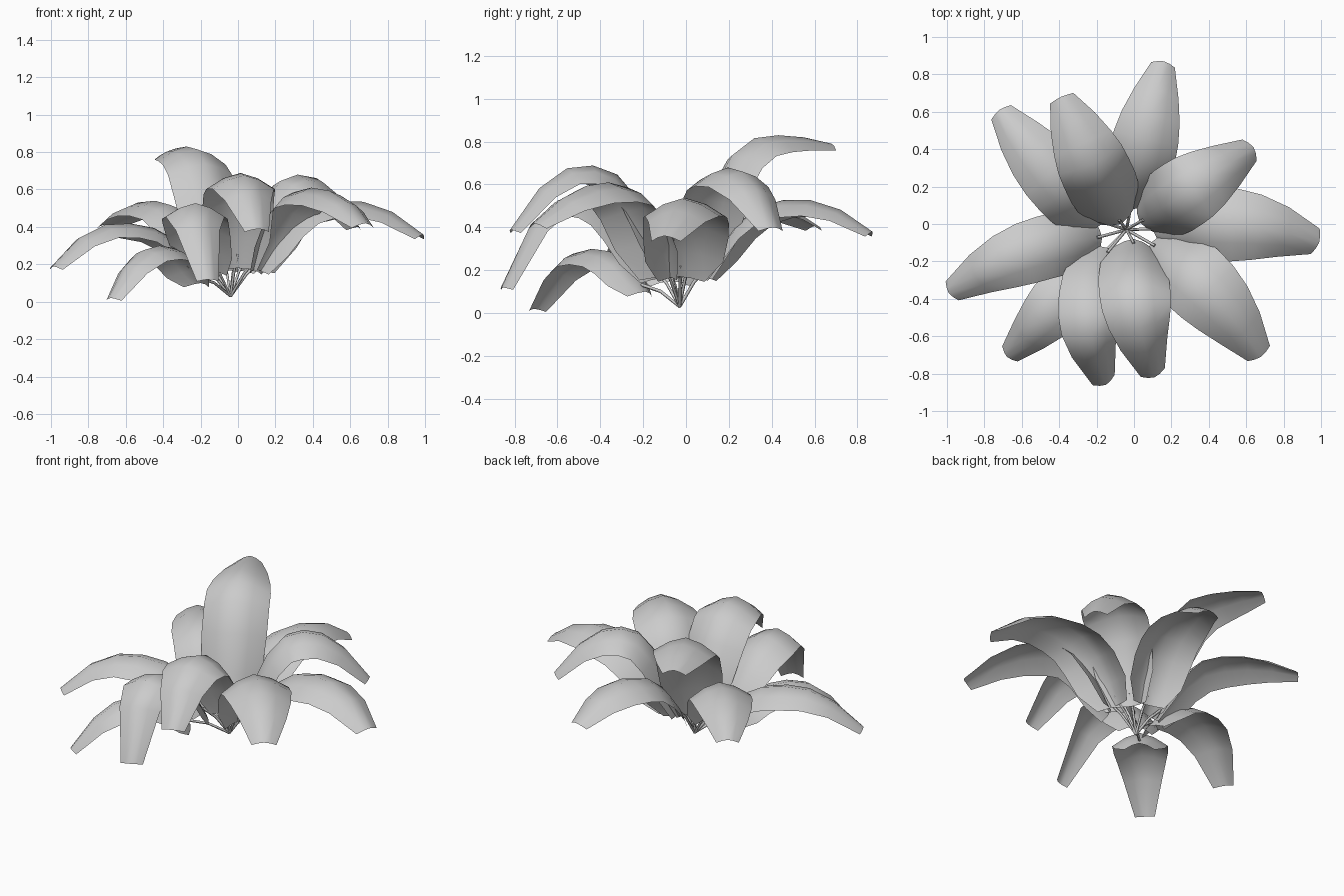
import bpy
import bmesh
from mathutils import Vector

cube = bpy.data.objects.get("Cube")
if cube:
    bpy.data.objects.remove(cube)

# One plain grey for the whole plant
grey = bpy.data.materials.new("pale_grey")
grey.use_nodes = True
grey.diffuse_color = (0.6, 0.6, 0.6, 1)
grey.node_tree.nodes["Principled BSDF"].inputs["Base Color"].default_value = (0.6, 0.6, 0.6, 1)

ROWS, COLUMNS = 7, 4
ROOT = Vector((-0.04, -0.03, 0.03))
UP = Vector((0, 0, 1))

# Half width of a leaf from its rounded base to its blunt tip
WIDTHS = [0.55, 0.92, 1.0, 1.0, 0.98, 0.88, 0.68, 0.36]


def spine_point(base, crest, tip, t):
    """Point on the arching midrib: steep rise to the crest, then a droop."""
    rise = (crest.xy - base.xy).length
    split = rise / (rise + (tip.xy - crest.xy).length)
    a = (t - split) * (t - 1) / split
    b = t * (t - 1) / (split * (split - 1))
    c = t * (t - split) / (1 - split)
    flat = base.xy * a + crest.xy * b + tip.xy * c
    if t < split:
        z = crest.z - (crest.z - base.z) * (1 - t / split) ** 2.7
    else:
        z = crest.z - (crest.z - tip.z) * ((t - split) / (1 - split)) ** 2
    return Vector((flat.x, flat.y, z))


def make_leaf(name, base, crest, tip, half_width):
    """Sheet swept along the midrib, with its edges curling down."""
    bm = bmesh.new()
    grid = []
    for i in range(ROWS + 1):
        # Rows crowd toward the base, where the midrib climbs
        t = (i / ROWS) ** 1.35
        centre = spine_point(base, crest, tip, t)
        step = 0.02
        along = (spine_point(base, crest, tip, min(t + step, 1))
                 - spine_point(base, crest, tip, max(t - step, 0))).normalized()
        side = along.cross(UP).normalized()
        normal = side.cross(along)
        width = half_width * WIDTHS[i]
        row = []
        for j in range(COLUMNS + 1):
            v = 2 * j / COLUMNS - 1
            drop = 0.47 * width * abs(v) ** 1.6
            row.append(bm.verts.new(centre + side * width * v - normal * drop))
        grid.append(row)
    for low, high in zip(grid, grid[1:]):
        for j in range(COLUMNS):
            face = bm.faces.new((low[j], low[j + 1], high[j + 1], high[j]))
            face.smooth = True
    mesh = bpy.data.meshes.new(name)
    bm.to_mesh(mesh)
    bm.free()
    mesh.materials.append(grey)
    leaf = bpy.data.objects.new(name, mesh)
    bpy.context.collection.objects.link(leaf)


def make_stem(name, end):
    """Thin bowed stalk from the root to the start of a leaf."""
    curve = bpy.data.curves.new(name, "CURVE")
    curve.dimensions = "3D"
    curve.bevel_depth = 0.008
    curve.bevel_resolution = 0
    curve.use_fill_caps = True
    line = curve.splines.new("POLY")
    line.points.add(2)
    middle = ROOT.lerp(end, 0.5) + UP * 0.02
    for point, place in zip(line.points, (ROOT, middle, end)):
        point.co = (*place, 1)
    curve.materials.append(grey)
    stem = bpy.data.objects.new(name, curve)
    bpy.context.collection.objects.link(stem)


# Each leaf: base, crest, tip, half width
leaves = {
    "back_right_outer": ((-0.17, 0.0, 0.17), (-0.46, 0.29, 0.54), (-0.72, 0.61, 0.41), 0.18),
    "back_right_tall": ((-0.07, 0.0, 0.17), (-0.27, 0.42, 0.83), (-0.39, 0.68, 0.79), 0.19),
    "back": ((-0.02, 0.08, 0.17), (0.08, 0.53, 0.53), (0.16, 0.87, 0.38), 0.18),
    "back_left": ((0.03, 0.01, 0.17), (0.34, 0.21, 0.68), (0.64, 0.41, 0.4), 0.19),
    "left": ((0.1, -0.03, 0.17), (0.6, -0.01, 0.54), (0.99, -0.1, 0.36), 0.2),
    "front_left": ((0.09, -0.1, 0.17), (0.4, -0.37, 0.61), (0.68, -0.71, 0.42), 0.2),
    "front_right": ((-0.13, -0.13, 0.16), (-0.23, -0.57, 0.53), (-0.15, -0.86, 0.12), 0.18),
    "front": ((0, -0.08, 0.18), (0.02, -0.48, 0.69), (0.11, -0.82, 0.39), 0.19),
    "front_right_low": ((-0.2, -0.19, 0.1), (-0.43, -0.45, 0.3), (-0.68, -0.71, 0.02), 0.16),
    "right": ((-0.17, -0.07, 0.15), (-0.64, -0.18, 0.42), (-0.99, -0.37, 0.19), 0.17),
}
for name, (base, crest, tip, half_width) in leaves.items():
    points = Vector(base), Vector(crest), Vector(tip)
    make_leaf(name + "_leaf", *points, half_width)
    make_stem(name + "_stem", spine_point(*points, 0.03))
